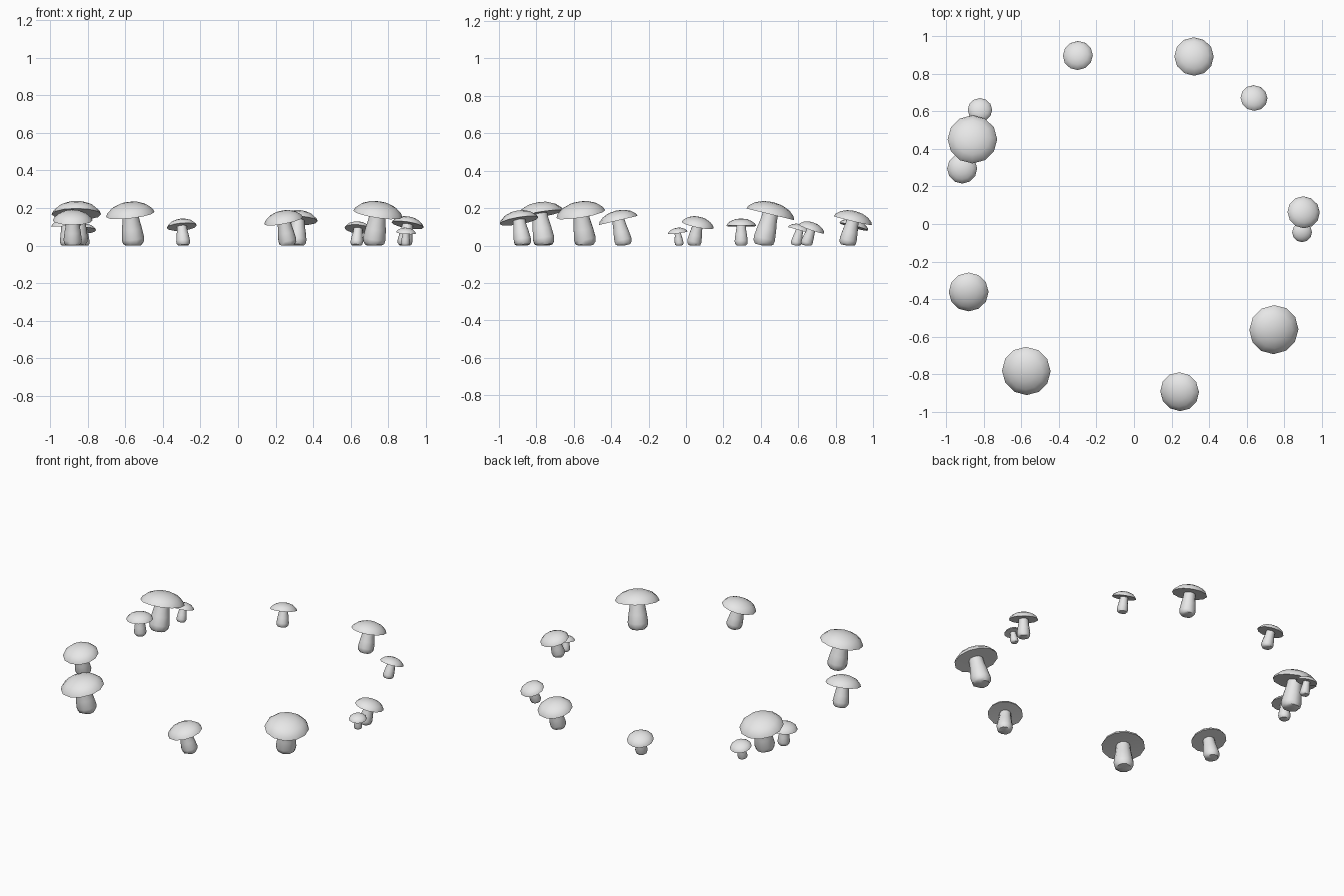
import bpy, bmesh, math
from mathutils import Vector

cube = bpy.data.objects.get("Cube")
if cube:
    bpy.data.objects.remove(cube, do_unlink=True)

grey = bpy.data.materials.new("light grey")
grey.use_nodes = True
colour = (0.8, 0.8, 0.8, 1)
grey.diffuse_color = colour
grey.node_tree.nodes["Principled BSDF"].inputs["Base Color"].default_value = colour

# Profiles (radius, height) for a mushroom whose cap radius is 1
STEM = [(0, 0), (0.33, 0), (0.43, 0.12), (0.46, 0.3), (0.41, 0.7), (0.35, 1.05), (0.33, 1.34)]
CAP = [(0, 1.33), (1, 1.3), (0.93, 1.45), (0.72, 1.63), (0.4, 1.76), (0, 1.81)]


def lathe(name, profile, sides, size, base, lean):
    """Spin a profile, tilt it along the lean and rest it on the ground."""
    bm = bmesh.new()
    verts = [bm.verts.new((r * size, 0, z * size)) for r, z in profile]
    edges = [bm.edges.new(pair) for pair in zip(verts, verts[1:])]
    bmesh.ops.spin(bm, geom=verts + edges, cent=(0, 0, 0), axis=(0, 0, 1),
                   angle=math.tau, steps=sides, use_duplicate=False)
    bmesh.ops.remove_doubles(bm, verts=bm.verts, dist=size * 0.002)
    bmesh.ops.recalc_face_normals(bm, faces=bm.faces)
    turn = Vector((0, 0, 1)).rotation_difference(lean)
    for v in bm.verts:
        v.co = turn @ v.co
        v.co.z = max(v.co.z, 0)
    mesh = bpy.data.meshes.new(name)
    bm.to_mesh(mesh)
    bm.free()
    mesh.materials.append(grey)
    obj = bpy.data.objects.new(name, mesh)
    obj.location = (base[0], base[1], 0)
    bpy.context.collection.objects.link(obj)
    bpy.ops.object.select_all(action='DESELECT')
    obj.select_set(True)
    bpy.context.view_layer.objects.active = obj
    bpy.ops.object.shade_smooth_by_angle(angle=math.radians(50))


# Ring of mushrooms: cap centre, stem foot, cap radius
RING = [
    ((-0.30, 0.90), (-0.29, 0.87), 0.08),
    ((0.32, 0.895), (0.315, 0.86), 0.105),
    ((0.64, 0.675), (0.63, 0.64), 0.072),
    ((-0.82, 0.61), (-0.82, 0.585), 0.065),
    ((-0.86, 0.455), (-0.86, 0.41), 0.132),
    ((-0.915, 0.295), (-0.91, 0.295), 0.08),
    ((0.905, 0.065), (0.885, 0.04), 0.087),
    ((0.895, -0.045), (0.89, -0.035), 0.053),
    ((-0.88, -0.365), (-0.88, -0.33), 0.106),
    ((-0.575, -0.785), (-0.555, -0.755), 0.13),
    ((0.24, -0.895), (0.268, -0.87), 0.105),
    ((0.747, -0.565), (0.72, -0.535), 0.132),
]
for i, (top, foot, size) in enumerate(RING, 1):
    lean = Vector((top[0] - foot[0], top[1] - foot[1], 1.4 * size))
    lathe(f"mushroom_stem_{i}", STEM, 10, size, foot, lean)
    lathe(f"mushroom_cap_{i}", CAP, 12, size, foot, lean)
